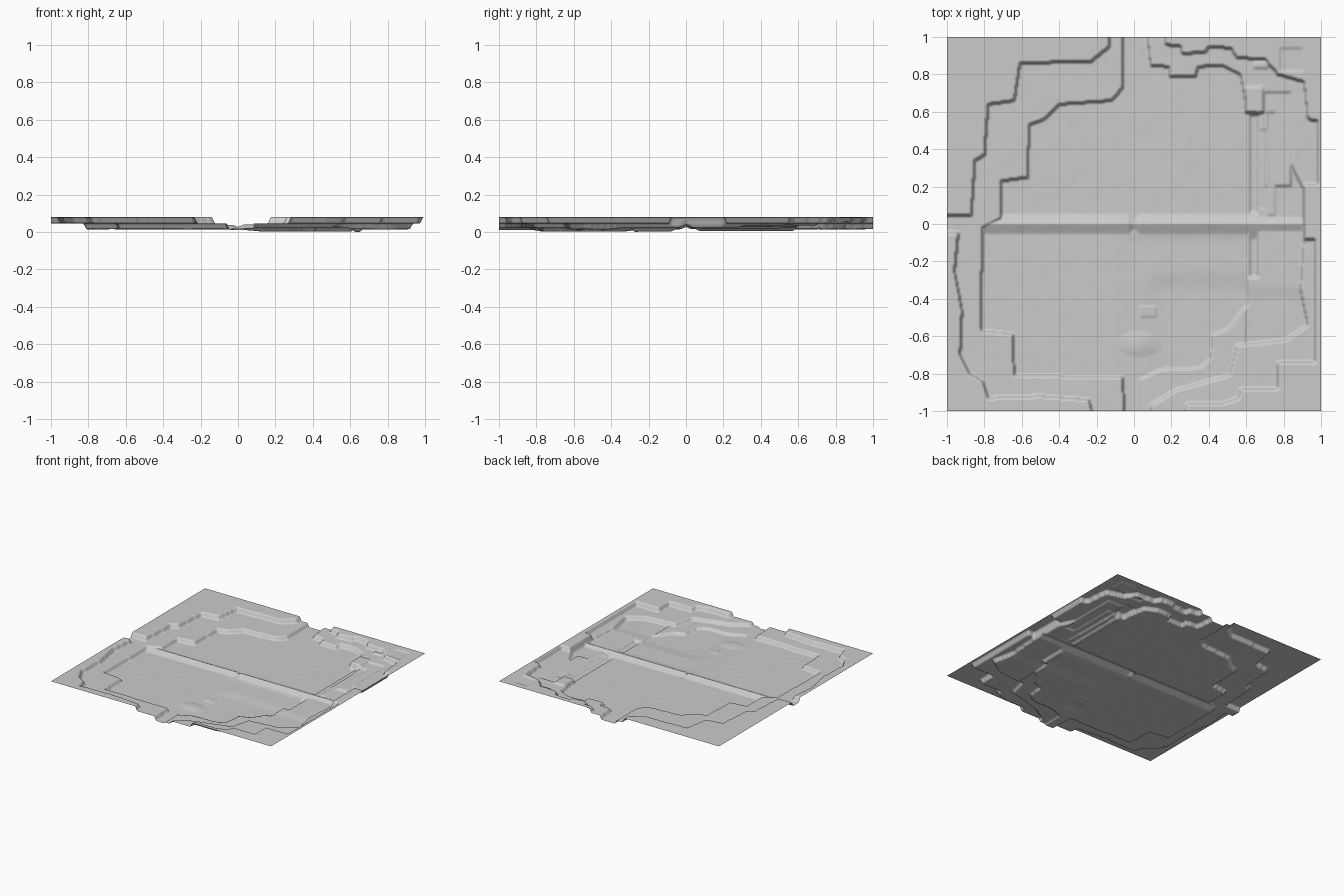
import bpy, bmesh
from mathutils import Vector, noise

N = 280                       # grid cells per side
RIM, TERRACE, SHELF, FLOOR = 0.085, 0.05, 0.026, 0.019

# Outline of everything below the rim plateau
basin = [(-.13, 1.1), (-.13, .95), (-.23, .87), (-.61, .86), (-.64, .66), (-.78, .64),
         (-.80, .37), (-.85, .34), (-.87, .05), (-1.1, .05), (-1.1, -.04), (-.94, -.05),
         (-.96, -.25), (-.92, -.46), (-.93, -.70), (-.88, -.80), (-.81, -.84), (-.78, -.93),
         (-.50, -.92), (-.24, -.94), (-.20, -1.1), (.27, -1.1), (.28, -.96), (.47, -.96),
         (.56, -.93), (.57, -.88), (.77, -.88), (.77, -.74), (.97, -.74), (.97, -.08),
         (.91, -.08), (.91, .21), (.98, .21), (.98, .55), (.93, .56), (.91, .76), (.77, .80),
         (.70, .88), (.55, .89), (.52, .94), (.40, .95), (.38, .92), (.26, .91), (.25, .95),
         (.17, .96), (.17, 1.1)]
# Middle level, stepping down from the terrace
shelf = [(-.06, 1.1), (-.06, .73), (-.12, .66), (-.40, .64), (-.48, .56), (-.56, .53),
         (-.57, .25), (-.71, .23), (-.71, .03), (-.81, -.02), (-.82, -.57), (-.65, -.59),
         (-.64, -.81), (-.06, -.82), (-.05, -1.1), (.08, -1.1), (.09, -.97), (.22, -.89),
         (.51, -.81), (.55, -.65), (.81, -.62), (.93, -.54), (.89, -.35), (.91, -.08),
         (.90, .20), (.82, .36), (.77, .45), (.72, .60), (.66, .59), (.58, .63), (.57, .80),
         (.47, .85), (.34, .84), (.33, .79), (.19, .79), (.19, .84), (.09, .85), (.06, 1.1)]
# Main flat valley floor
floor = [(-.06, 1.1), (-.06, .73), (-.12, .66), (-.40, .64), (-.48, .56), (-.56, .53),
         (-.57, .25), (-.71, .23), (-.71, .03), (-.81, -.02), (-.82, -.57), (-.65, -.59),
         (-.64, -.81), (-.06, -.82), (-.05, -1.1), (.03, -1.1), (.03, -.83), (.14, -.78),
         (.35, -.77), (.41, -.72), (.42, -.59), (.50, -.56), (.56, -.48), (.61, -.43),
         (.61, .58), (.57, .80), (.47, .85), (.34, .84), (.33, .79), (.19, .79),
         (.19, .84), (.09, .85), (.06, 1.1)]
# Small rectangular steps: x0, x1, y0, y1, height
patches = [(.70, .84, .20, .70, .040), (.71, .75, .05, .60, .032), (.67, .70, .08, .50, .022),
           (.62, .66, .05, .58, .010), (.62, .66, -.28, -.04, .010),
           (.60, .69, .60, .73, .060), (.78, .90, .82, .94, .078), (.64, .72, .83, .87, .060)]


def row_spans(poly, y):
    """x crossings of a polygon at height y, paired into inside spans."""
    xs = []
    for (x1, y1), (x2, y2) in zip(poly, poly[1:] + poly[:1]):
        if (y1 > y) != (y2 > y):
            xs.append(x1 + (y - y1) * (x2 - x1) / (y2 - y1))
    xs.sort()
    return list(zip(xs[::2], xs[1::2]))


def ramp(a, b, t):
    t = max(0.0, min(1.0, (t - a) / (b - a)))
    return t * t * (3 - 2 * t)


def soften(grid):
    """Turn vertical steps into short banks."""
    def rows(g):
        return [[(r[max(i - 1, 0)] + 2 * r[i] + r[min(i + 1, N)]) / 4 for i in range(N + 1)]
                for r in g]
    turned = [list(c) for c in zip(*rows(grid))]
    return [list(c) for c in zip(*rows(turned))]


coord = [-1 + 2 * i / N for i in range(N + 1)]

# Stacked terrace levels
height = []
for y in coord:
    row = [RIM] * (N + 1)
    for poly, z in ((basin, TERRACE), (shelf, SHELF), (floor, FLOOR)):
        for a, b in row_spans(poly, y + 1e-5):
            for i, x in enumerate(coord):
                if a <= x <= b:
                    row[i] = z
    for x0, x1, y0, y1, z in patches:
        if y0 <= y <= y1:
            for i, x in enumerate(coord):
                if x0 <= x <= x1:
                    row[i] = z
    height.append(row)
height = soften(height)

# Smooth slopes, causeway and gentle unevenness
for j, y in enumerate(coord):
    for i, x in enumerate(coord):
        z = height[j][i]
        if z < 0.024:                                   # sunken south floor
            z -= 0.004 * ramp(.04, .10, -y) * ramp(-.1, .0, x)
            z -= 0.009 * ramp(.24, .36, -y) * ramp(.02, .16, x)
        elif z < 0.035 and x > .6:                      # lower south-east shelf
            z -= 0.007 * ramp(.32, .41, -y)
        d = ((x - .03) / .12) ** 2 + ((y + .64) / .07) ** 2
        z += 0.008 * max(0, 1 - d)                      # low mound
        if .03 < x < .12 and -.50 < y < -.44:           # small pad
            z += 0.004
        if x < .91:                                     # causeway with a central notch
            crest = 0.043 - 0.45 * abs(y)
            if abs(x) < .03:
                crest -= 0.012 * (1 - abs(x) / .03)
            z = max(z, crest)
        if z < 0.08:
            z += 0.0008 * noise.noise(Vector((x * 14, y * 14, 0)))
        height[j][i] = z

low = min(min(r) for r in height)
bm = bmesh.new()
verts = [[bm.verts.new((x, y, height[j][i] - low)) for i, x in enumerate(coord)]
         for j, y in enumerate(coord)]
for j in range(N):
    for i in range(N):
        f = bm.faces.new((verts[j][i], verts[j][i + 1], verts[j + 1][i + 1], verts[j + 1][i]))
        f.smooth = True
mesh = bpy.data.meshes.new("terrain")
bm.to_mesh(mesh)
bm.free()
terrain = bpy.data.objects.new("terrain", mesh)
bpy.context.collection.objects.link(terrain)
